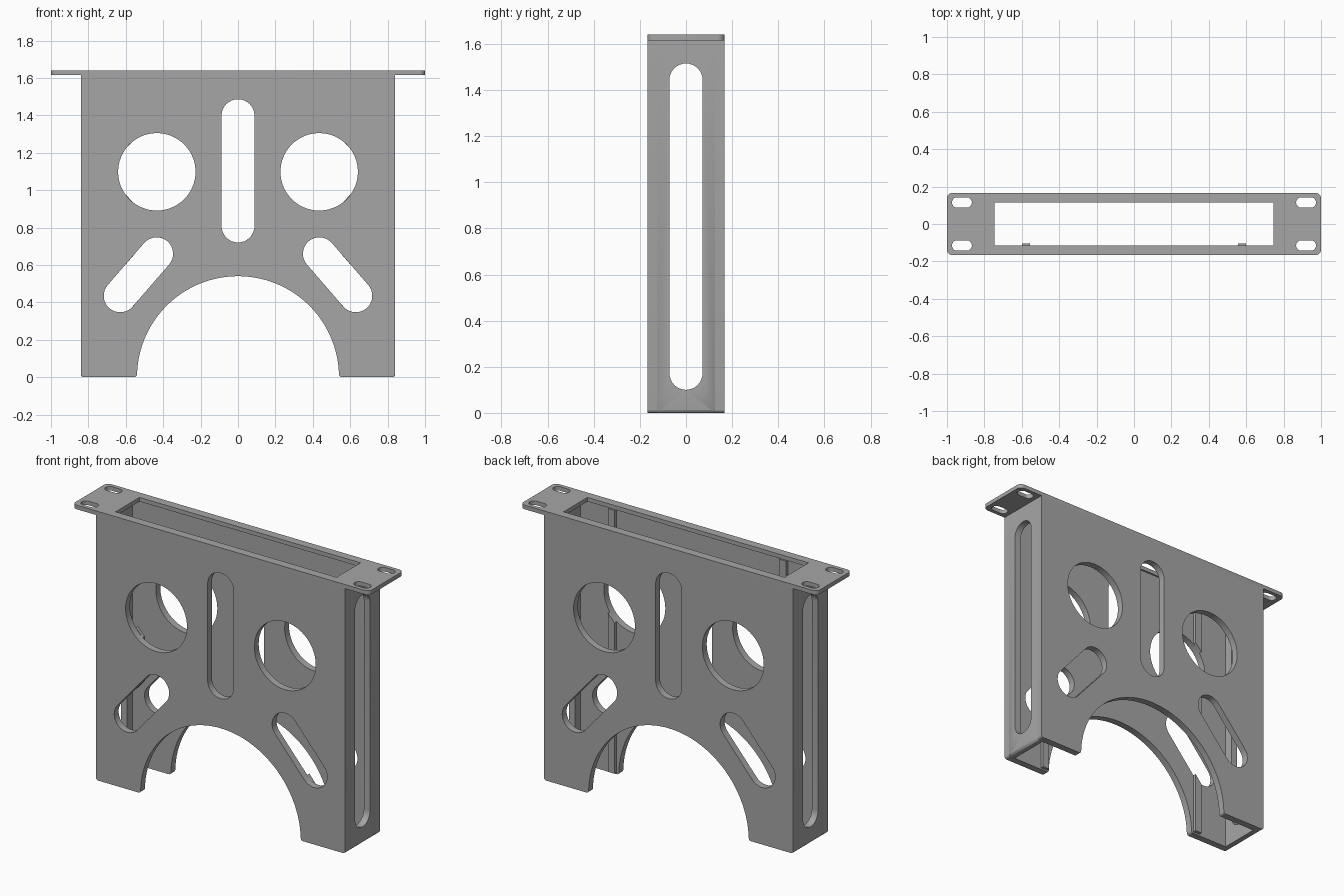
import bpy, bmesh, math
from mathutils import Matrix

if "Cube" in bpy.data.objects:
    bpy.data.objects.remove(bpy.data.objects["Cube"])

W, D, H = 0.84, 0.167, 1.64      # half width, half depth, height
T, FT = 0.042, 0.025             # wall and flange thickness
R = 0.015                        # rounding of the feet

steel = bpy.data.materials.new("grey steel")
steel.diffuse_color = (0.38, 0.38, 0.38, 1)
steel.use_nodes = True
steel.node_tree.nodes["Principled BSDF"].inputs["Base Color"].default_value = steel.diffuse_color


def arc(cx, cy, r, a0, a1, n=16):
    return [(cx + r * math.cos(math.radians(a0 + (a1 - a0) * i / n)),
             cy + r * math.sin(math.radians(a0 + (a1 - a0) * i / n))) for i in range(n + 1)]


def circle(cx, cy, r, n=64):
    return arc(cx, cy, r, 0, 360, n)[:-1]


def slot(x0, y0, x1, y1, r):
    a = math.degrees(math.atan2(y1 - y0, x1 - x0))
    return arc(x1, y1, r, a - 90, a + 90) + arc(x0, y0, r, a + 90, a + 270)


def rect(x0, y0, x1, y1):
    return [(x0, y0), (x1, y0), (x1, y1), (x0, y1)]


def plate(name, loops, thick, matrix):
    """Filled outline with holes, extruded about its plane."""
    cu = bpy.data.curves.new(name + "_outline", "CURVE")
    cu.dimensions, cu.fill_mode, cu.extrude = "2D", "BOTH", thick / 2
    for pts in loops:
        s = cu.splines.new("POLY")
        s.points.add(len(pts) - 1)
        for p, (x, y) in zip(s.points, pts):
            p.co = (x, y, 0, 1)
        s.use_cyclic_u = True
    tmp = bpy.data.objects.new(name + "_outline", cu)
    bpy.context.scene.collection.objects.link(tmp)
    bpy.context.view_layer.update()
    dg = bpy.context.evaluated_depsgraph_get()
    me = bpy.data.meshes.new_from_object(tmp.evaluated_get(dg))
    bpy.data.objects.remove(tmp)
    bpy.data.curves.remove(cu)
    bm = bmesh.new()
    bm.from_mesh(me)
    bm.transform(matrix)
    bmesh.ops.remove_doubles(bm, verts=bm.verts, dist=1e-5)
    bmesh.ops.recalc_face_normals(bm, faces=bm.faces)
    bm.to_mesh(me)
    bm.free()
    me.name = name
    me.materials.clear()
    me.materials.append(steel)
    ob = bpy.data.objects.new(name, me)
    bpy.context.scene.collection.objects.link(ob)
    bpy.ops.object.select_all(action="DESELECT")
    ob.select_set(True)
    bpy.context.view_layer.objects.active = ob
    bpy.ops.object.shade_smooth_by_angle(angle=math.radians(30))
    return ob


UPRIGHT = Matrix.Rotation(math.pi / 2, 4, "X")                      # outline in x, z
SIDEWAYS = Matrix.Rotation(math.pi / 2, 4, "Z") @ UPRIGHT           # outline in y, z
top = H - FT

# front and back plates: arched bottom, round holes and slots
half = [(W, top)] + arc(W - R, R, R, 0, -90, 5) + arc(0.54 + R, R, R, 270, 180, 5)
arch = arc(0, 0, 0.54, 2.5, 177.5, 64)
outline = half + arch + [(-x, z) for x, z in reversed(half)]
holes = [slot(0, 0.808, 0, 1.398, 0.088)]
for s in (-1, 1):
    holes += [circle(s * 0.434, 1.098, 0.207),
              slot(s * 0.63, 0.435, s * 0.435, 0.66, 0.088)]
for name, y in (("front_plate", -D + T / 2), ("back_plate", D - T / 2)):
    plate(name, [outline] + holes, T, Matrix.Translation((0, y, 0)) @ UPRIGHT)

# slotted side walls with a rounded lower outer edge
for name, s in (("left_wall", -1), ("right_wall", 1)):
    ob = plate(name, [rect(-D + T, 0, D - T, top), slot(0, 0.172, 0, 1.443, 0.072)], T,
               Matrix.Translation((s * (W - T / 2), 0, 0)) @ SIDEWAYS)
    bm = bmesh.new()
    bm.from_mesh(ob.data)
    edges = [e for e in bm.edges
             if all(v.co.z < 1e-4 and abs(v.co.x) > W - 1e-4 for v in e.verts)]
    bmesh.ops.bevel(bm, geom=edges, offset=R, segments=5, profile=0.5, affect="EDGES")
    bm.to_mesh(ob.data)
    bm.free()

# mounting flange with rounded corners, opening and bolt slots
r = 0.03
flange = []
for cx, cy, a in ((1, 1, 0), (-1, 1, 90), (-1, -1, 180), (1, -1, 270)):
    flange += arc(cx * (1 - r), cy * (D - r), r, a, a + 90, 8)
loops = [flange, rect(-0.745, -0.115, 0.745, 0.115)]
for sx in (-1, 1):
    for sy in (-1, 1):
        loops.append(slot(sx * 0.92 - 0.025, sy * 0.115, sx * 0.92 + 0.025, sy * 0.115, 0.028))
plate("top_flange", loops, FT, Matrix.Translation((0, 0, H - FT / 2)))

# slim ribs inside the front plate, interrupted by the holes
ribs = [[(0.555, 0.01), (0.60, 0.01), (0.60, 0.335), (0.555, 0.388)],
        [(0.555, 0.655), (0.60, 0.603), (0.60, 0.976), (0.555, 0.929)],
        [(0.555, 1.268), (0.60, 1.224), (0.60, top), (0.555, top)]]
for name, s in (("left_rib", -1), ("right_rib", 1)):
    plate(name, [[(s * x, z) for x, z in p] for p in ribs], 0.02,
          Matrix.Translation((0, -D + T + 0.01, 0)) @ UPRIGHT)
